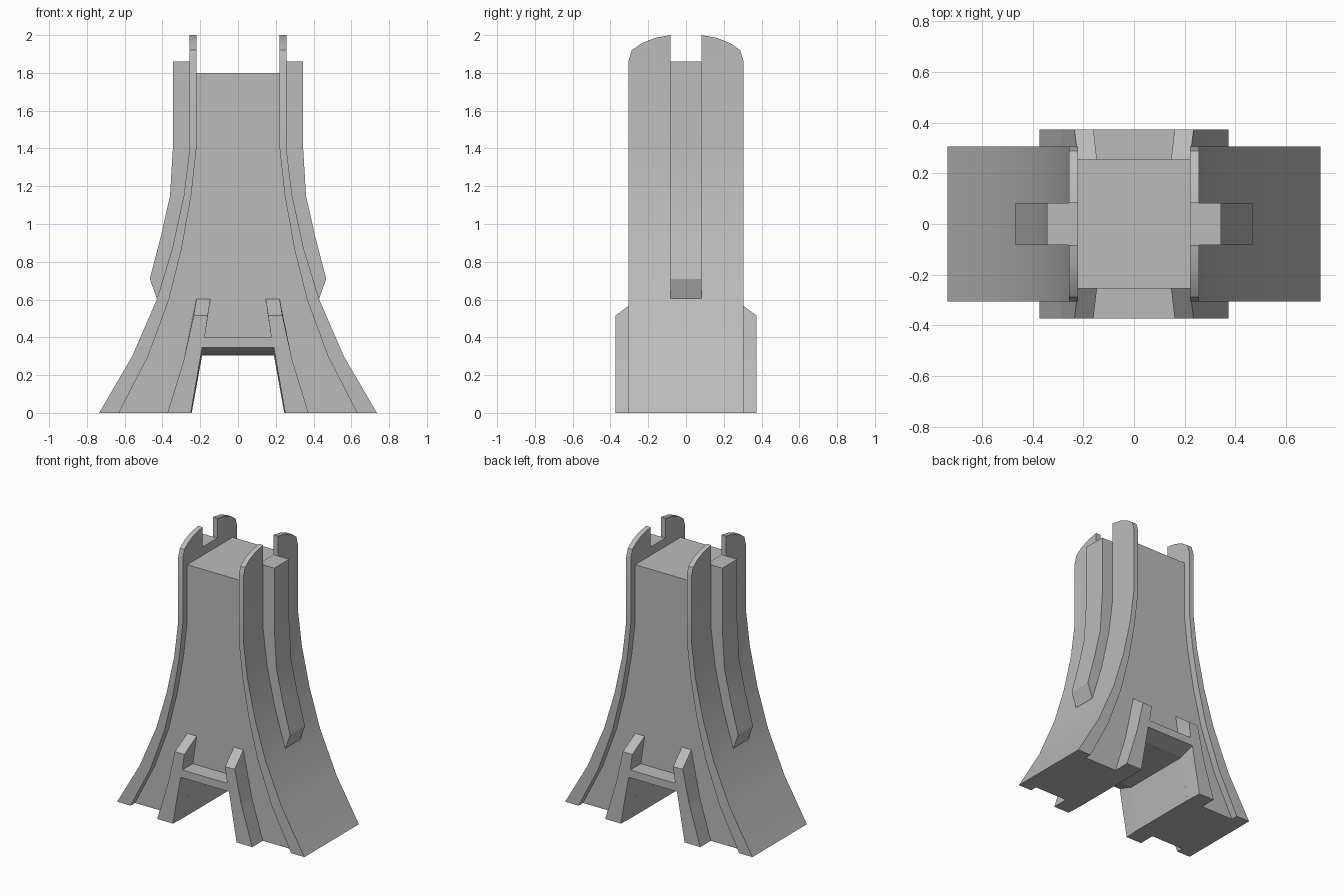
import bpy, bmesh
from math import radians

cube = bpy.data.objects.get("Cube")
if cube:
    bpy.data.objects.remove(cube)

grey = bpy.data.materials.new("plain_grey")
grey.use_nodes = True
GREY = (0.5, 0.5, 0.5, 1)
grey.diffuse_color = GREY
grey.node_tree.nodes["Principled BSDF"].inputs["Base Color"].default_value = GREY

# Wall curve: height, inner x, outer x
CURVE = [(0, .63, .735), (.3, .476, .56), (.6, .365, .43), (.87, .298, .348),
         (1.15, .248, .287), (1.4, .22, .256), (2, .22, .256)]
CORE_TOP, CORE_Y, WALL_Y, FIN_Y, FRAME_Y = 1.8, .255, .305, .083, .373


def wall_x(z, t):
    """x across the wall at height z: t = 0 inside, t = 1 outside."""
    for (z0, a0, b0), (z1, a1, b1) in zip(CURVE, CURVE[1:]):
        if z <= z1 + 1e-5:
            f = (z - z0) / (z1 - z0)
            a, b = a0 + (a1 - a0) * f, b0 + (b1 - b0) * f
            return a + (b - a) * t


def loft(bm, first, second):
    """Solid between two matching outlines."""
    a = [bm.verts.new(p) for p in first]
    b = [bm.verts.new(p) for p in second]
    bm.faces.new(a)
    bm.faces.new(b)
    for i in range(len(a)):
        j = (i + 1) % len(a)
        bm.faces.new((a[i], a[j], b[j], b[i]))


def finish(name, bm, smooth=False):
    bmesh.ops.recalc_face_normals(bm, faces=bm.faces)
    mesh = bpy.data.meshes.new(name)
    bm.to_mesh(mesh)
    bm.free()
    mesh.materials.append(grey)
    obj = bpy.data.objects.new(name, mesh)
    bpy.context.collection.objects.link(obj)
    if smooth:
        bpy.ops.object.select_all(action='DESELECT')
        obj.select_set(True)
        bpy.context.view_layer.objects.active = obj
        bpy.ops.object.shade_smooth_by_angle(angle=radians(25))


def mirrored(half):
    """Close a half outline in x, z by mirroring it."""
    return half + [(-x, z) for x, z in reversed(half)]


def at_y(outline, y):
    return [(x, y, z) for x, z in outline]


# Tapered core with the archway
flank = [(wall_x(z, 0), z) for z, _, _ in CURVE[:-1]]
core = mirrored([(.19, .305), (.245, 0)] + flank + [(.22, CORE_TOP)])
bm = bmesh.new()
loft(bm, at_y(core, -CORE_Y), at_y(core, CORE_Y))
finish("core", bm)

# Side walls with notched, rounded tops
horn = [(WALL_Y, 0), (WALL_Y, 1.86), (.287, 1.92), (.235, 1.957),
        (.165, 1.985), (FIN_Y, 2), (FIN_Y, 1.86)]
side = mirrored(horn)
for name, s in (("left_wall", 1), ("right_wall", -1)):
    bm = bmesh.new()
    loft(bm, [(0, y, z) for y, z in side], [(1, y, z) for y, z in side])
    for z, _, _ in CURVE[1:-1]:
        bmesh.ops.bisect_plane(bm, geom=bm.verts[:] + bm.edges[:] + bm.faces[:],
                               plane_co=(0, 0, z), plane_no=(0, 0, 1))
    for v in bm.verts:
        v.co.x = s * wall_x(v.co.z, v.co.x)
    finish(name, bm, smooth=True)

# Central rib on each wall
rib = [(.343, 1.86), (.343, 1.43), (.36, 1.15), (.407, .94), (.467, .71), (.43, .605)]
rib += [(wall_x(z, .9), z) for z in (.605, .87, 1.15, 1.4, 1.86)]
for name, s in (("left_rib", 1), ("right_rib", -1)):
    bm = bmesh.new()
    outline = [(s * x, z) for x, z in rib]
    loft(bm, at_y(outline, -FIN_Y), at_y(outline, FIN_Y))
    finish(name, bm, smooth=True)

# Buttressed door frames: sloped tops and a flared arch
outer = mirrored([(.19, .345), (.25, 0), (.373, 0), (.287, .28),
                  (.235, .515), (.16, .515), (.176, .4)])
inner = mirrored([(.19, .305), (.245, 0), (.373, 0), (.287, .28),
                  (.22, .605), (.146, .605), (.176, .4)])
for name, s in (("front_frame", -1), ("back_frame", 1)):
    bm = bmesh.new()
    loft(bm, at_y(outer, s * FRAME_Y), at_y(inner, s * (CORE_Y - .002)))
    finish(name, bm)
